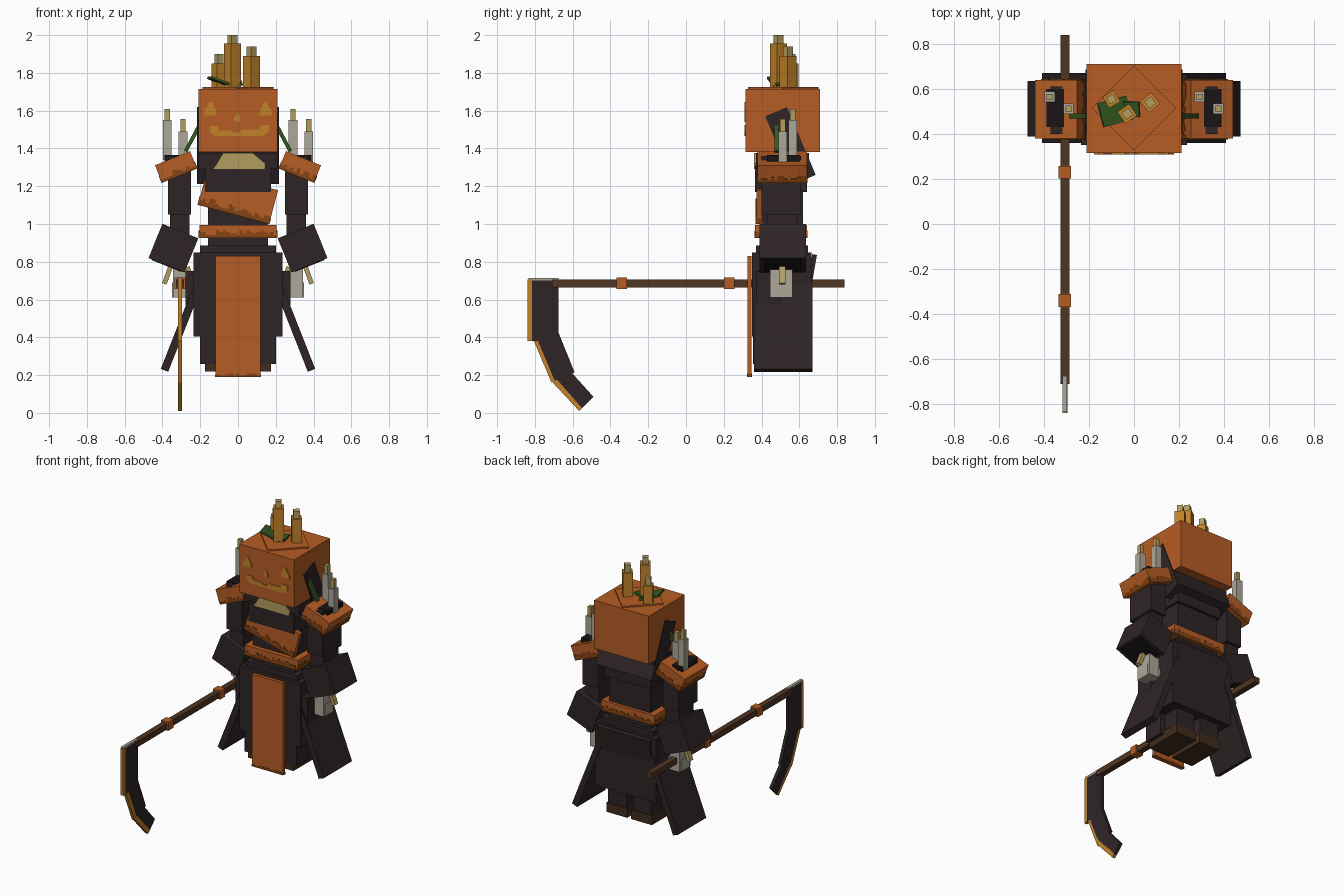
import bpy, bmesh, random
from math import radians
from mathutils import Matrix, Vector, Euler

random.seed(4)
if "Cube" in bpy.data.objects:
    bpy.data.objects.remove(bpy.data.objects["Cube"])


def material(name, *rgb):
    col = [(c / 255 / 12.92 if c < 11 else ((c / 255 + 0.055) / 1.055) ** 2.4) for c in rgb] + [1]
    m = bpy.data.materials.new(name)
    m.use_nodes = True
    m.diffuse_color = col
    m.node_tree.nodes["Principled BSDF"].inputs["Base Color"].default_value = col
    return m


ORANGE = material("pumpkin orange", 182, 92, 36)
BURNT = material("burnt orange", 134, 68, 18)
GOLD = material("candle gold", 194, 130, 42)
TAN = material("pale tan", 178, 158, 96)
BONE = material("bone grey", 174, 167, 153)
GREEN = material("leaf green", 50, 88, 32)
DARK = material("dark cloth", 46, 36, 38)
BLACK = material("shadow black", 26, 21, 22)
WOOD = material("handle wood", 80, 53, 33)
BOOT = material("boot brown", 66, 44, 28)
MID = 0.51  # depth of the body's centre line


def finish(name, bm, mat, matrix=None):
    me = bpy.data.meshes.new(name)
    bmesh.ops.recalc_face_normals(bm, faces=bm.faces)
    bm.to_mesh(me)
    bm.free()
    me.materials.append(mat)
    ob = bpy.data.objects.new(name, me)
    bpy.context.collection.objects.link(ob)
    if matrix:
        ob.matrix_world = matrix
    return ob


def add_block(bm, loc, size):
    bmesh.ops.create_cube(bm, size=1, matrix=Matrix.Translation(loc) @ Matrix.Diagonal((*size, 1)))


def box(name, mat, loc, size, rot=(0, 0, 0), fringe=0):
    """Box by centre and size; fringe adds a ragged hem of that height."""
    frame = Matrix.Translation(loc) @ Euler([radians(a) for a in rot]).to_matrix().to_4x4()
    bm = bmesh.new()
    add_block(bm, (0, 0, 0), size)
    finish(name, bm, mat, frame)
    if fringe:
        hem = bmesh.new()
        for axis in (0, 1):
            count = max(2, round(size[axis] / 0.018))
            step = size[axis] / count
            for side in (-1, 1):
                for i in range(count):
                    h = fringe * random.choice((0.4, 0.6, 0.8, 1))
                    p, s = Vector((0, 0, 0)), Vector((0.006, 0.006, h))
                    p[axis] = (i + 0.5) * step - size[axis] / 2
                    p[1 - axis] = side * size[1 - axis] / 2
                    p.z = (h - size[2]) / 2
                    s[axis] = step
                    add_block(hem, p, s)
        finish(name + "_hem", hem, BURNT, frame)


def span(name, mat, x, y, z, **kw):
    """Box given by its extents along each axis."""
    ext = (x, y, z)
    box(name, mat, [sum(e) / 2 for e in ext], [e[1] - e[0] for e in ext], **kw)


def prism(name, mat, pts, axis, start, depth):
    """Flat outline (in yz for axis x, in xz for axis y) given a thickness."""
    place = (lambda a, b, t: (t, a, b)) if axis == "x" else (lambda a, b, t: (a, t, b))
    bm = bmesh.new()
    face = bm.faces.new([bm.verts.new(place(a, b, start)) for a, b in pts])
    out = bmesh.ops.extrude_face_region(bm, geom=[face])
    verts = [v for v in out["geom"] if isinstance(v, bmesh.types.BMVert)]
    bmesh.ops.translate(bm, vec=place(0, 0, depth), verts=verts)
    finish(name, bm, mat)


def candle(name, mat, x, y, base, top, tip, width, turn=0):
    box(name, mat, (x, y, (base + top) / 2), (width, width, top - base), (0, 0, turn))
    box(name + "_wick", TAN, (x, y, (top + tip) / 2), (width * 0.6, width * 0.6, tip - top), (0, 0, turn))


# Head, lid, leaves and crown candles
span("head", ORANGE, (-.21, .21), (.315, .71), (1.38, 1.715))
box("head_lid", ORANGE, (0, MID + .005, 1.718), (.265, .265, .014), (0, 0, 45))
candle("crown_candle_tall", GOLD, -.03, .49, 1.7, 1.955, 2.0, .064, 35)
candle("crown_candle_middle", GOLD, .072, .54, 1.7, 1.89, 1.94, .064, 40)
candle("crown_candle_short", GOLD, -.1, .555, 1.7, 1.85, 1.9, .058, 30)
box("crown_leaf_large", GREEN, (-.085, .5, 1.75), (.14, .11, .012), (0, 20, 15))
box("crown_leaf_small", GREEN, (-.02, .51, 1.735), (.09, .07, .012), (12, -15, 0))

# Carved face
for s, side in ((1, "left"), (-1, "right")):
    eye = [(-.033, 1.575), (.033, 1.575), (.033, 1.6), (.017, 1.62), (.008, 1.645), (-.008, 1.645), (-.026, 1.605)]
    prism(side + "_eye", GOLD, [(s * (a + .145), b) for a, b in eye], "y", .309, .008)
prism("nose", GOLD, [(-.025, 1.56), (-.008, 1.54), (.008, 1.54), (.012, 1.565), (0, 1.585)], "y", .309, .008)
prism("mouth", GOLD, [(-.15, 1.52), (-.11, 1.52), (-.1, 1.495), (-.04, 1.495), (-.03, 1.485), (.01, 1.485),
      (.02, 1.5), (.11, 1.5), (.12, 1.525), (.165, 1.525), (.165, 1.49), (.13, 1.465), (-.12, 1.465),
      (-.15, 1.49)], "y", .309, .008)

# Hood, collar and torso
box("hood", DARK, (0, .553, 1.415), (.432, .125, .39), (23, 0, 0))
span("collar", DARK, (-.21, .21), (.37, .65), (1.295, 1.375))
prism("bib", TAN, [(-.08, 1.375), (.08, 1.375), (.145, 1.32), (.14, 1.29), (-.13, 1.29)], "y", .36, .02)
span("chest", DARK, (-.175, .175), (.365, .64), (1.17, 1.31))
span("waist", DARK, (-.16, .16), (.395, .62), (.84, 1.2))
box("sash", ORANGE, (0, .387, 1.14), (.39, .03, .185), (0, 15, 0), fringe=.05)
span("belt", ORANGE, (-.205, .205), (.365, .64), (.925, .995), fringe=.04)
span("hip_band", DARK, (-.2, .2), (.37, .645), (.8, .885))

# Robe
span("robe", DARK, (-.235, .235), (.35, .665), (.405, .85))
span("robe_under", DARK, (-.2, .2), (.355, .5), (.26, .41))
box("robe_back_flap", DARK, (0, .66, .72), (.4, .025, .24), (-10, 0, 0))
span("front_tabard", ORANGE, (-.12, .12), (.325, .347), (.19, .83), fringe=.018)

for s, side in ((1, "left"), (-1, "right")):
    def xs(a, b):
        return tuple(sorted((s * a, s * b)))

    # Legs and boots
    span(side + "_leg", DARK, xs(.025, .165), (.4, .62), (.27, .42))
    span(side + "_boot", BOOT, xs(.015, .175), (.36, .625), (.22, .285))
    # Flared coat panel and pouch
    box(side + "_coat_panel", DARK, (s * .292, .515, .472), (.042, .31, .53), (0, -21.5 * s, 0))
    span(side + "_pouch", DARK, xs(.22, .277), (.37, .5), (.57, .75))
    # Arm and wide cuff
    span(side + "_upper_arm", DARK, xs(.25, .37), (.4, .61), (1.05, 1.36))
    span(side + "_forearm", DARK, xs(.257, .36), (.43, .59), (.85, 1.06))
    box(side + "_cuff", DARK, (s * .342, .512, .872), (.205, .245, .195), (0, -22 * s, 0))
    box(side + "_cuff_opening", BLACK, (s * .379, .512, .782), (.17, .2, .008), (0, -22 * s, 0))
    # Bony hand
    span(side + "_palm", BONE, xs(.27, .345), (.445, .565), (.61, .76))
    span(side + "_knuckles", BONE, xs(.245, .35), (.455, .55), (.61, .69))
    box(side + "_thumb", TAN, (s * .373, .51, .73), (.025, .035, .1), (0, -20 * s, 0))
    box(side + "_finger", TAN, (s * .255, .5, .735), (.025, .035, .08), (0, 20 * s, 0))
    # Shoulder pad, tray and green stem
    box(side + "_shoulder_pad", ORANGE, (s * .328, .51, 1.302), (.2, .262, .1), (0, 22 * s, 0), fringe=.04)
    span(side + "_shoulder_tray", BLACK, xs(.312, .388), (.43, .6), (1.29, 1.365))
    box(side + "_stem", GREEN, (s * .24, .48, 1.455), (.02, .022, .16), (0, -28 * s, 0))
    # Shoulder candles keep the same order on both sides
    cx = .333 * s
    candle(side + "_candle_tall", BONE, cx - .042, .565, 1.34, 1.55, 1.61, .046)
    candle(side + "_candle_short", BONE, cx + .042, .512, 1.29, 1.49, 1.555, .046)

# Scythe handle with rings
SX = -.307
span("scythe_handle", WOOD, (SX - .02, SX + .02), (-.71, .84), (.665, .705))
for y in (-.34, .23):
    box("handle_ring", ORANGE, (SX, y, .686), (.056, .056, .06))

# Scythe blade and cutting edge
outlines = {
    "upper": ([(-.815, .38), (-.815, .7), (-.675, .7), (-.675, .38)],
              [(-.84, .38), (-.84, .705), (-.813, .705), (-.813, .38)]),
    "middle": ([(-.785, .385), (-.675, .425), (-.59, .215), (-.695, .17)],
               [(-.805, .38), (-.78, .385), (-.69, .175), (-.712, .16)]),
    "lower": ([(-.69, .185), (-.625, .235), (-.49, .085), (-.55, .025)],
              [(-.71, .165), (-.69, .185), (-.545, .03), (-.565, .01)])}
for part, (blade, edge) in outlines.items():
    prism(part + "_blade", DARK, blade, "x", SX - .011, .022)
    prism(part + "_cutting_edge", GOLD, edge, "x", SX - .011, .022)
span("blade_spine", BONE, (SX - .01, SX + .01), (-.835, -.675), (.7, .714))
